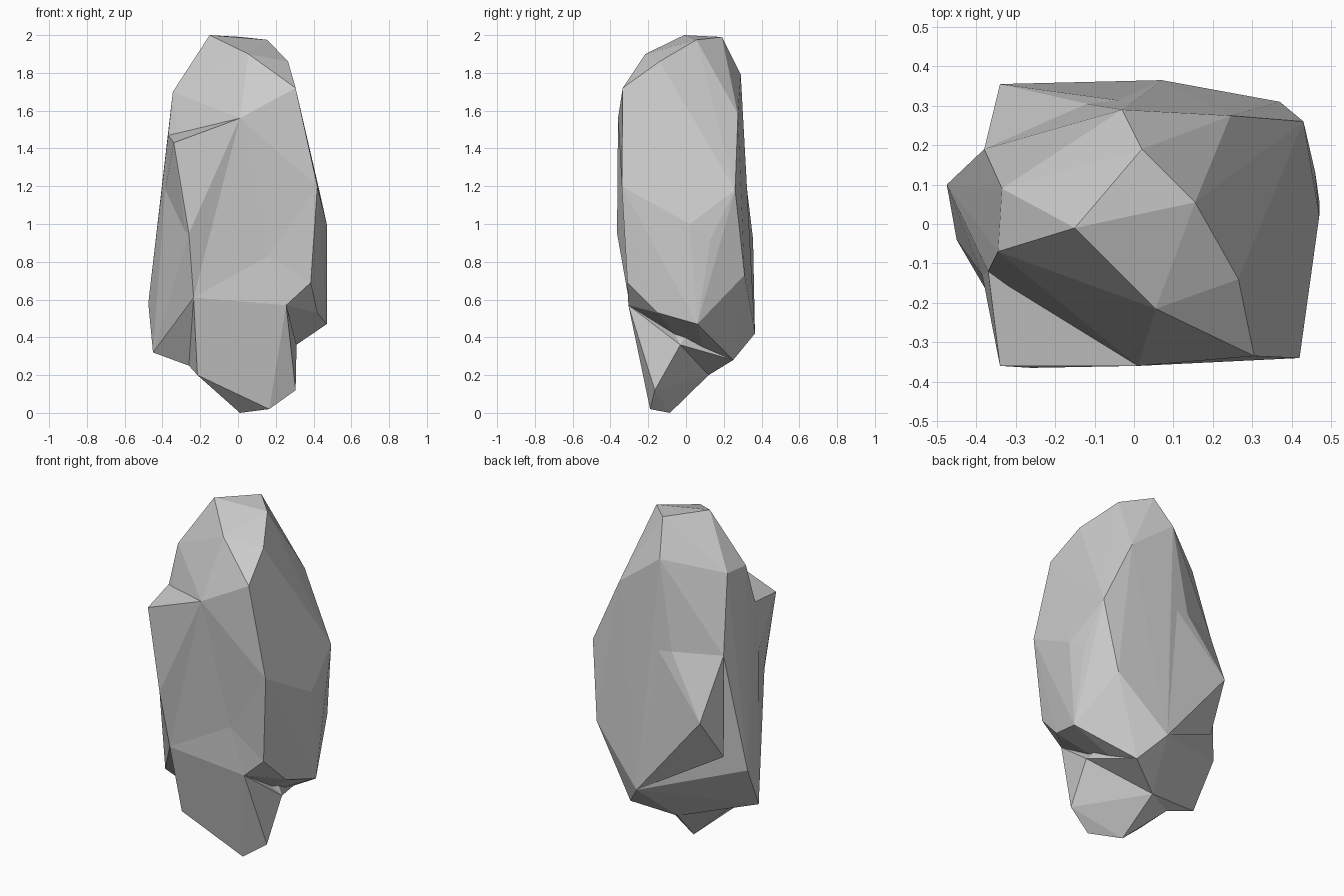
import bpy, bmesh

if "Cube" in bpy.data.objects:
    bpy.data.objects.remove(bpy.data.objects["Cube"])


def hull(name, points):
    """Flat-faced chunk of stone wrapped around its corner points."""
    bm = bmesh.new()
    for p in points:
        bm.verts.new(p)
    res = bmesh.ops.convex_hull(bm, input=bm.verts[:])
    junk = {v for v in res["geom_interior"] + res["geom_unused"]
            if isinstance(v, bmesh.types.BMVert)}
    bmesh.ops.delete(bm, geom=list(junk), context='VERTS')
    bmesh.ops.recalc_face_normals(bm, faces=bm.faces[:])
    me = bpy.data.meshes.new(name)
    bm.to_mesh(me)
    bm.free()
    ob = bpy.data.objects.new(name, me)
    bpy.context.collection.objects.link(ob)
    return ob


def combine(target, other, operation='UNION'):
    """Fuse or carve one chunk with another and drop the helper."""
    mod = target.modifiers.new("combine", 'BOOLEAN')
    mod.operation = operation
    mod.solver = 'EXACT'
    mod.object = other
    bpy.context.view_layer.objects.active = target
    bpy.ops.object.modifier_apply(modifier=mod.name)
    bpy.data.objects.remove(other)


# Corners shared between chunks
ledge_back = (-.37, -.12, 1.47)
ledge_right = (.01, -.36, 1.56)
left_mid = (-.385, -.13, 1.18)
left_back = (-.38, .19, 1.27)
back_mid = (-.12, .305, 1.27)
back_top = (.245, .275, 1.58)
back_right = (.43, .26, 1.18)
back_low = (.37, .31, .73)
back_foot = (.07, .365, .42)
front_bulge = (-.26, -.365, .95)
front_right = (.42, -.34, 1.2)
front_low = (.385, -.31, .69)
toe_left = (-.235, -.305, .61)
toe_right = (.255, -.305, .57)
heel_right = (.19, .25, .28)
heel_mid = (-.03, .12, .2)
heel_left = (-.26, -.04, .25)
neck = (.31, -.03, .36)

# Main body
crown = [(-.15, -.01, 2), (.02, .19, 1.99), (.155, .055, 1.975),
         (.265, -.14, 1.86), (.055, -.215, 1.9), (.305, -.335, 1.72),
         (-.03, .29, 1.79), (.29, .08, 1.6), back_top,
         (-.335, .09, 1.71), (-.345, -.07, 1.7)]
waist = [ledge_back, ledge_right, left_mid, left_back, back_mid, back_right,
         front_bulge, front_right, front_low, back_low,
         (.47, .02, 1), (.46, .13, .92)]
skirt = [toe_left, toe_right, heel_right, heel_mid, heel_left, back_foot,
         (-.475, .1, .58), (-.45, -.04, .32), (.47, .06, .47),
         (.42, -.15, .53)]
rock = hull("rock", crown + waist + skirt)

# Back left spur
combine(rock, hull("spur", [
    (-.34, .355, .92), (-.38, .19, .67), left_back, back_mid, back_top,
    back_right, back_low, back_foot, (0, 0, .9)]))

# Shallow hollow in the front
combine(rock, hull("hollow", [
    (.16, -.3, .83), (.115, -.335, 1.12), ledge_right, front_right,
    front_low, toe_right, toe_left, front_bulge, (.1, -.8, 1)]), 'DIFFERENCE')

# Jutting ledge on the front left
combine(rock, hull("ledge", [
    (-.34, -.36, 1.43), ledge_back, ledge_right, left_mid, front_bulge,
    toe_left, (.1, -.1, 1.3), (-.1, 0, 1.1)]))

# Narrow foot and the neck that joins it to the heel
combine(rock, hull("foot", [
    heel_mid, heel_left, toe_left, toe_right, neck, (.305, -.165, .12),
    (.165, -.19, .02), (.01, -.085, 0), (-.215, -.22, .2), (0, 0, .6)]))
combine(rock, hull("neck", [
    heel_right, heel_mid, neck, (.2, -.15, .5), (0, 0, .6), (.1, .1, .6)]))

for p in rock.data.polygons:
    p.use_smooth = False
